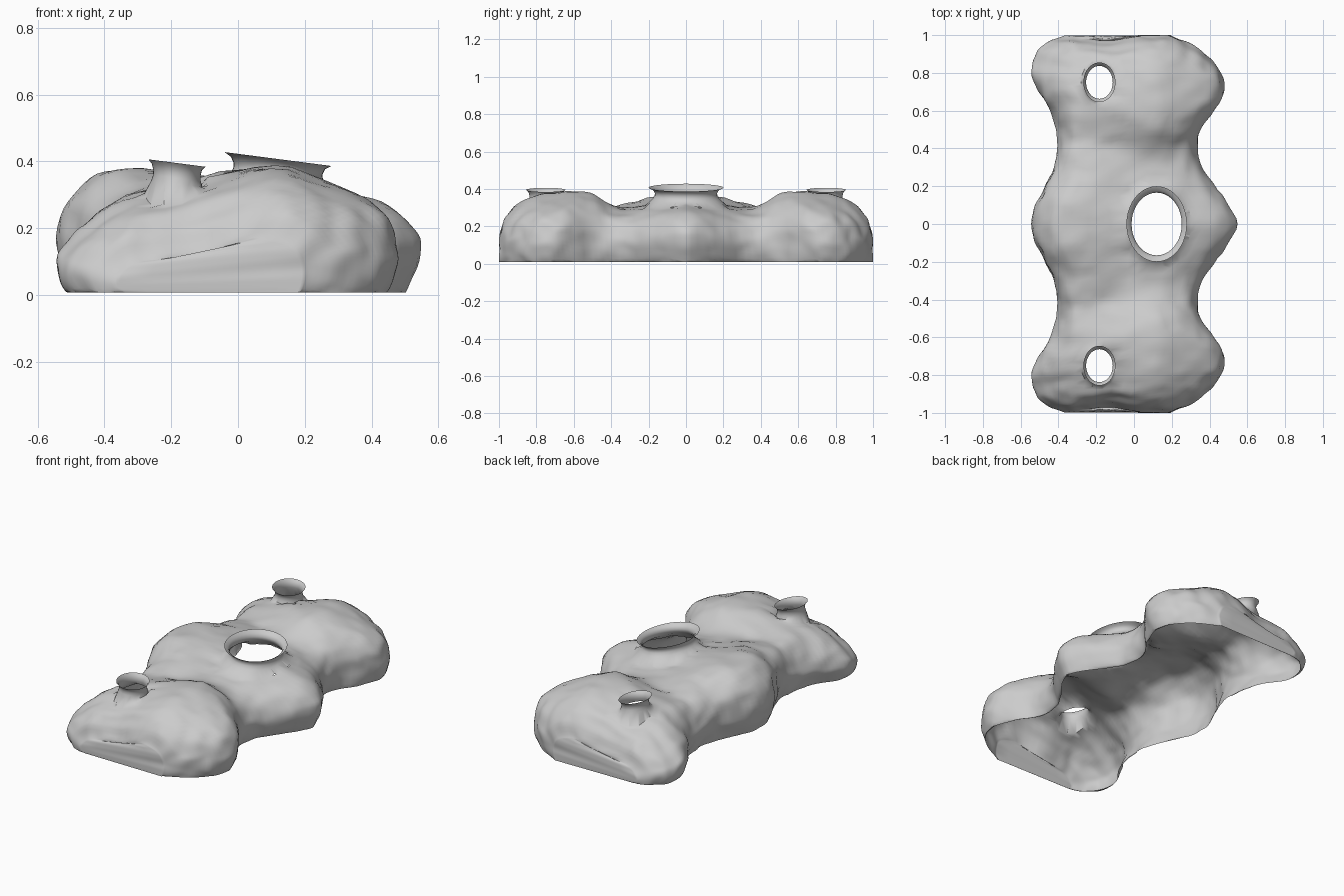
import bpy, bmesh, math
from mathutils import Vector, noise

if "Cube" in bpy.data.objects:
    bpy.data.objects.remove(bpy.data.objects["Cube"])

# |y|, left edge, right edge, crown height (mirrored front to back)
STATIONS = [(-.1, -.525, .49, .372), (0, -.54, .545, .38), (.1, -.525, .49, .372),
            (.2, -.475, .42, .352), (.3, -.42, .36, .333), (.4, -.405, .335, .333),
            (.5, -.415, .36, .37), (.6, -.435, .43, .392), (.7, -.50, .48, .382),
            (.78, -.545, .475, .364), (.86, -.53, .42, .337), (.92, -.50, .36, .305),
            (.97, -.44, .28, .25), (1.0, -.36, .21, .17)]
# half cross-section: fraction of width, fraction of height
HALF = [(.92, 0), (.97, .18), (1, .40), (.98, .60), (.90, .80), (.74, .94), (.45, 1)]
SECTION = [(-u, v) for u, v in HALF] + [(0, 1)] + [(u, v) for u, v in reversed(HALF)]
SLOPE = .1


def catmull(pts, i, f):
    """Smooth point between pts[i] and pts[i+1]."""
    n = len(pts) - 1
    p = [pts[min(max(k, 0), n)] for k in (i - 1, i, i + 1, i + 2)]
    return [b + .5 * f * (c - a + f * (2*a - 5*b + 4*c - d + f * (3*(b - c) + d - a)))
            for a, b, c, d in zip(*p)]


def station(y):
    y = min(abs(y), 1)
    i = max(k for k in range(1, len(STATIONS) - 1) if STATIONS[k][0] <= y)
    f = (y - STATIONS[i][0]) / (STATIONS[i + 1][0] - STATIONS[i][0])
    return catmull(STATIONS, i, f)[1:]


def smoothstep(a, b, x):
    t = min(max((x - a) / (b - a), 0), 1)
    return t * t * (3 - 2 * t)


def crown_drop(x, y):
    """Middle lobe leans down to the right; end lobes peak right of the small necks."""
    middle = SLOPE * (x + .33)
    end = .068 * (1 - math.exp(-((x - .1) / .19) ** 2)) + .06 * smoothstep(-.28, -.5, x)
    w = smoothstep(.3, .55, abs(y))
    return middle * (1 - w) + end * w


NX, NY = 56, 100
bm = bmesh.new()
rows = []

# lumpy shell lofted along y, open underneath
for j in range(NY + 1):
    s = 2 * j / NY - 1
    y = s * (1.5 - .5 * s * s)
    left, right, h = station(y)
    row = []
    for k in range(NX + 1):
        t = k / NX * (len(SECTION) - 1)
        i = min(int(t), len(SECTION) - 2)
        u, v = catmull(SECTION, i, t - i)
        x = (left + right) / 2 + u * (right - left) / 2
        z = max(v, 0) * (h - crown_drop(x, y))
        q = Vector((x, abs(y), z))
        d = noise.noise_vector(q * 6) * .014 + noise.noise_vector(q * 14) * .009
        z = .008 if k in (0, NX) else max(.008, z + d.z)
        # the end walls dip inwards left of centre
        dip = .03 * math.exp(-((x + .15) / .14) ** 2) * smoothstep(.85, 1, abs(y))
        ay = min(1, abs(y) + d.y * min(1, abs(y) * 5)) - dip
        row.append(bm.verts.new((x + d.x, math.copysign(ay, y), z)))
    rows.append(row)
for a, b in zip(rows, rows[1:]):
    for k in range(NX):
        bm.faces.new((a[k], a[k + 1], b[k + 1], b[k]))

# end walls closed across each last section
for row in (rows[0], rows[-1]):
    for k in range(NX // 2):
        ring = [row[k], row[k + 1], row[NX - k - 1], row[NX - k]]
        if k == NX // 2 - 1:
            ring = [row[k], row[k + 1], row[NX - k]]
        bm.faces.new(ring)
ends = [v for r in rows[:6] + rows[-6:] for v in r if v.co.z > .01]
for _ in range(2):
    bmesh.ops.smooth_vert(bm, verts=ends, factor=.4, use_axis_x=True, use_axis_z=True)


def flared_neck(cx, cy, cz, rx, ry, n=40):
    """Cut an oval opening in the crown and join a flared, tilted collar to it."""
    def radius(p):
        return math.hypot((p.x - cx) / rx, (p.y - cy) / ry)
    hole = [f for f in bm.faces if f.calc_center_median().z > .2 and
            radius(f.calc_center_median()) < 1.12]
    inner = set(hole)
    rim = [e for f in hole for e in f.edges if any(g not in inner for g in e.link_faces)]
    rim_verts = {v for e in rim for v in e.verts}
    bmesh.ops.delete(bm, geom=hole, context='FACES')
    # round off the stair-stepped opening
    for v in rim_verts:
        s = 1.14 / radius(v.co)
        v.co.x, v.co.y = cx + (v.co.x - cx) * s, cy + (v.co.y - cy) * s
    near = [v for v in bm.verts if v not in rim_verts and v.co.z > .2 and radius(v.co) < 1.6]
    bmesh.ops.smooth_vert(bm, verts=near, factor=.5,
                          use_axis_x=True, use_axis_y=True, use_axis_z=True)
    rings = []
    for scale, dz in ((.90, -.062), (.84, -.045), (.83, -.030), (.88, -.012), (1, 0)):
        ring = []
        for k in range(n):
            a = 2 * math.pi * k / n
            x = rx * scale * math.cos(a)
            ring.append(bm.verts.new((cx + x, cy + ry * scale * math.sin(a),
                                      cz + dz - SLOPE * x * 1.3)))
        rings.append(ring)
    for a, b in zip(rings, rings[1:]):
        for k in range(n):
            m = (k + 1) % n
            bm.faces.new((a[k], a[m], b[m], b[k]))
    # zip the opening to the lowest ring in order of angle

    def turn(v):
        return math.atan2((v.co.y - cy) / ry, (v.co.x - cx) / rx) % (2 * math.pi)
    outer = sorted(rim_verts, key=turn)
    base = rings[0]
    i = k = 0
    while i < len(outer) or k < n:
        o, b = outer[i % len(outer)], base[k % n]
        next_o = turn(outer[(i + 1) % len(outer)]) + 2 * math.pi * (i + 1 >= len(outer))
        if k >= n or (i < len(outer) and next_o < 2 * math.pi * (k + 1) / n):
            i += 1
            bm.faces.new((o, outer[i % len(outer)], b))
        else:
            k += 1
            bm.faces.new((o, base[k % n], b))


# one large central neck and a pair of small ones
flared_neck(.12, 0, .407, .16, .20)
for side in (-1, 1):
    flared_neck(-.183, .75 * side, .395, .085, .105)

bmesh.ops.recalc_face_normals(bm, faces=bm.faces)
if sum(f.normal.z * f.calc_area() for f in bm.faces) < 0:
    bmesh.ops.reverse_faces(bm, faces=bm.faces)

mesh = bpy.data.meshes.new("lobed_shell")
bm.to_mesh(mesh)
bm.free()
shell = bpy.data.objects.new("lobed_shell", mesh)
bpy.context.collection.objects.link(shell)
bpy.context.view_layer.objects.active = shell
shell.select_set(True)
bpy.ops.object.shade_smooth_by_angle(angle=math.radians(50))
